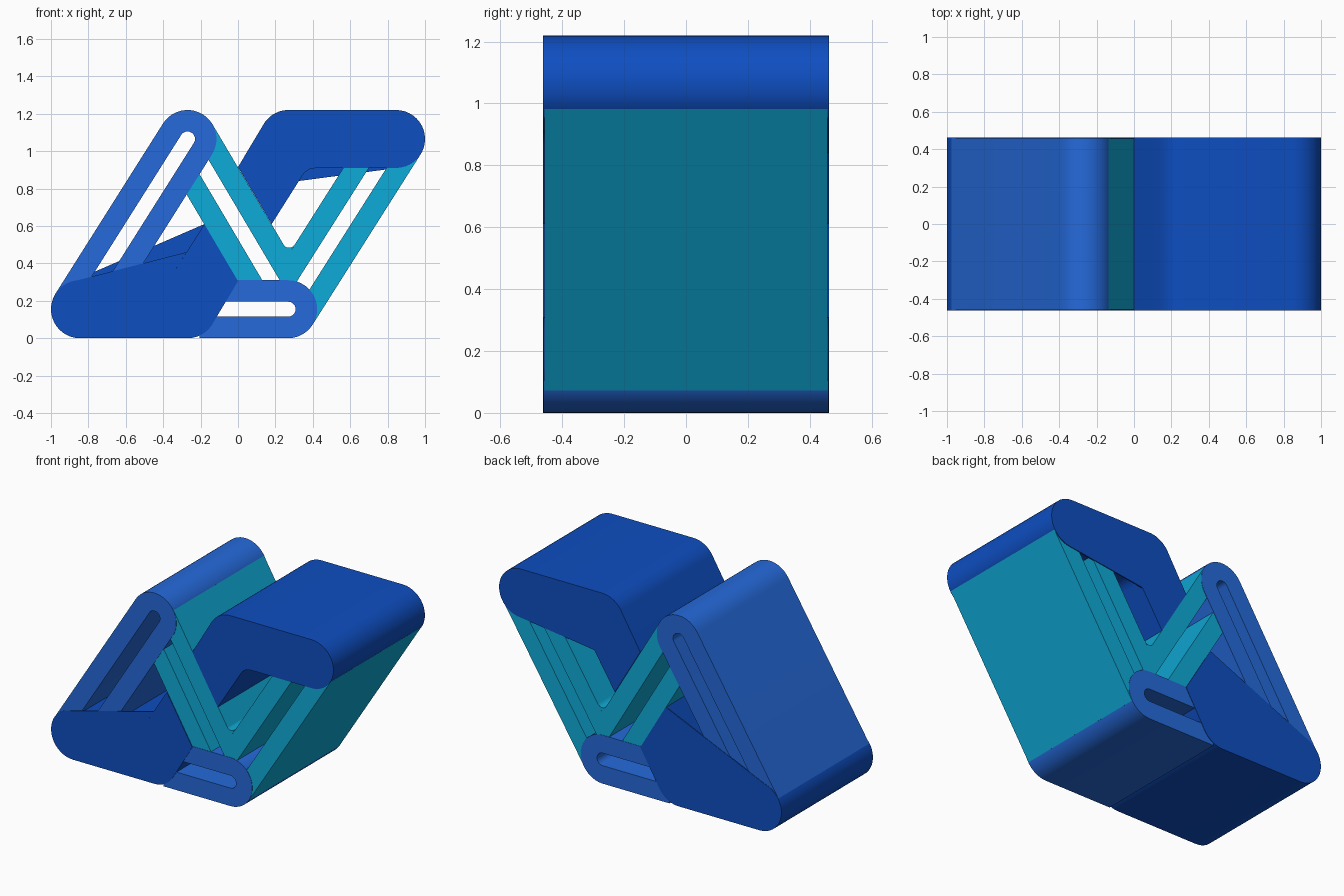
import bpy, bmesh, math
from mathutils import Vector
from mathutils.geometry import intersect_line_line_2d as _unused, normal

cube = bpy.data.objects.get("Cube")
if cube:
    bpy.data.objects.remove(cube, do_unlink=True)

R, SLOT = 0.155, 0.04        # outer and slot radius of every band
HALF, INSET = 0.4625, 0.46   # half depth of solid arms and of open bands
MID = 0.61                   # height of the half-turn symmetry axis


def material(name, *rgb):
    lin = [((c / 255 + 0.055) / 1.055) ** 2.4 if c > 10 else c / 255 / 12.92 for c in rgb]
    m = bpy.data.materials.new(name)
    m.use_nodes = True
    m.diffuse_color = (*lin, 1)
    m.node_tree.nodes["Principled BSDF"].inputs["Base Color"].default_value = (*lin, 1)
    return m


DARK = material("deep blue", 14, 78, 193)
LIGHT = material("mid blue", 37, 106, 219)
TEAL = material("cyan blue", 15, 171, 216)


def extrude(name, outline, y0, y1, mat):
    """Prism along y from an x-z outline."""
    bm = bmesh.new()
    face = bm.faces.new([bm.verts.new((x, y0, z)) for x, z in outline])
    out = bmesh.ops.extrude_face_region(bm, geom=[face])["geom"]
    verts = [v for v in out if isinstance(v, bmesh.types.BMVert)]
    bmesh.ops.translate(bm, verts=verts, vec=(0, y1 - y0, 0))
    bmesh.ops.recalc_face_normals(bm, faces=bm.faces)
    mesh = bpy.data.meshes.new(name)
    bm.to_mesh(mesh)
    bm.free()
    mesh.materials.append(mat)
    ob = bpy.data.objects.new(name, mesh)
    bpy.context.collection.objects.link(ob)
    bpy.ops.object.select_all(action="DESELECT")
    ob.select_set(True)
    bpy.context.view_layer.objects.active = ob
    bpy.ops.object.shade_smooth_by_angle(angle=math.radians(30))
    return ob


def arc(c, r, a0, a1, n=20):
    """Points on a circle, angles in degrees."""
    angles = [math.radians(a0 + (a1 - a0) * i / n) for i in range(n + 1)]
    return [(c[0] + r * math.cos(a), c[1] + r * math.sin(a)) for a in angles]


def half_turn(points):
    return [(-x, 2 * MID - z) for x, z in points]


def u_band(name, centre, end):
    """Open band: rounded at centre, two legs running to end."""
    c, d = Vector(centre), Vector(end) - Vector(centre)
    a = math.degrees(math.atan2(d.y, d.x))
    outer = arc(c, R, a + 90, a + 270)
    inner = arc(c, SLOT, a + 270, a + 90)
    tail = [tuple(Vector(p) + d) for p in (outer[-1], inner[0], inner[-1], outer[0])]
    extrude(name, outer + tail[:2] + inner + tail[2:], -INSET, INSET, LIGHT)


# Corner centres
top_left, low_left = (-0.27, 1.065), (-0.845, R)
low_right, top_right = (0.268, R), (0.845, 1.065)

# Mid-blue slotted bands
u_band("upper_left_band", top_left, low_left)
u_band("bottom_band", low_right, (-0.205, R))

# Solid deep-blue arms: one outline, repeated by a half turn
elbow = [(-0.343, 0.352), (-0.358, 0.332), (-0.385, 0.315), (-0.42, 0.31)]
arm = (arc(low_left, R, 90, 270) + arc((-0.27, R), R, 270, 327.5, 10)
       + [(0.0, 0.305), (-0.18, 0.61)] + elbow)
extrude("lower_left_arm", arm, -HALF, HALF, DARK)
extrude("upper_right_arm", half_turn(arm), -HALF, HALF, DARK)

# Thin webs that bridge the elbows
T = 0.008
extrude("lower_front_web", [(-0.86, 0.309), (-0.275, 0.46)] + elbow, -HALF, T - HALF, DARK)
extrude("lower_back_web", [(-0.88, 0.306), (-0.18, 0.61)] + elbow, HALF - T, HALF, DARK)
extrude("upper_back_web", [(0.86, 0.911), (0.322, 0.84)] + half_turn(elbow), HALF - T, HALF, DARK)


def line(a, b, offset):
    """Line a-b shifted sideways; positive offset is towards +x."""
    a, d = Vector(a), (Vector(b) - Vector(a)).normalized()
    n = Vector((d.y, -d.x))
    if n.x < 0:
        n = -n
    return a + n * offset, d


def cross(l1, l2):
    (p, d), (q, e) = l1, l2
    t = (q - p).cross(e) / d.cross(e)
    return tuple(p + d * t)


def strip(name, a, b, sides, start, stop):
    """Straight leg beside axis a-b, cut by a start and a stop line."""
    l1, l2 = (line(a, b, s) for s in sides)
    outline = [cross(l1, start), cross(l1, stop), cross(l2, stop), cross(l2, start)]
    extrude(name, outline, 0.002 - INSET, INSET - 0.002, TEAL)


def square_cut(p, a, b):
    d = Vector(b) - Vector(a)
    return Vector(p), Vector((-d.y, d.x)).normalized()


def level(z):
    return Vector((0, z)), Vector((1, 0))


# Cyan V: two legs on each diagonal
NEAR, FAR = (-R, -SLOT), (SLOT, R)
left, right = (top_left, low_right), (low_right, top_right)
strip("left_diagonal_outer", *left, NEAR, line(top_left, low_left, R - 0.01), level(0.25))
strip("left_diagonal_inner", *left, FAR, square_cut(top_left, *left), line(*right, -0.05))
strip("right_diagonal_inner", *right, NEAR, line(*left, 0.1), level(1.0))
strip("right_diagonal_outer", *right, FAR, square_cut(low_right, *right),
      square_cut(top_right, *right))

# Rounded crotch of the V
apex = cross(line(*left, R), line(*right, -R))
fillet = arc((apex[0], apex[1] + 0.067), 0.035, 211, 329, 8)
extrude("v_fillet", [apex] + fillet[::-1], 0.002 - INSET, INSET - 0.002, TEAL)
